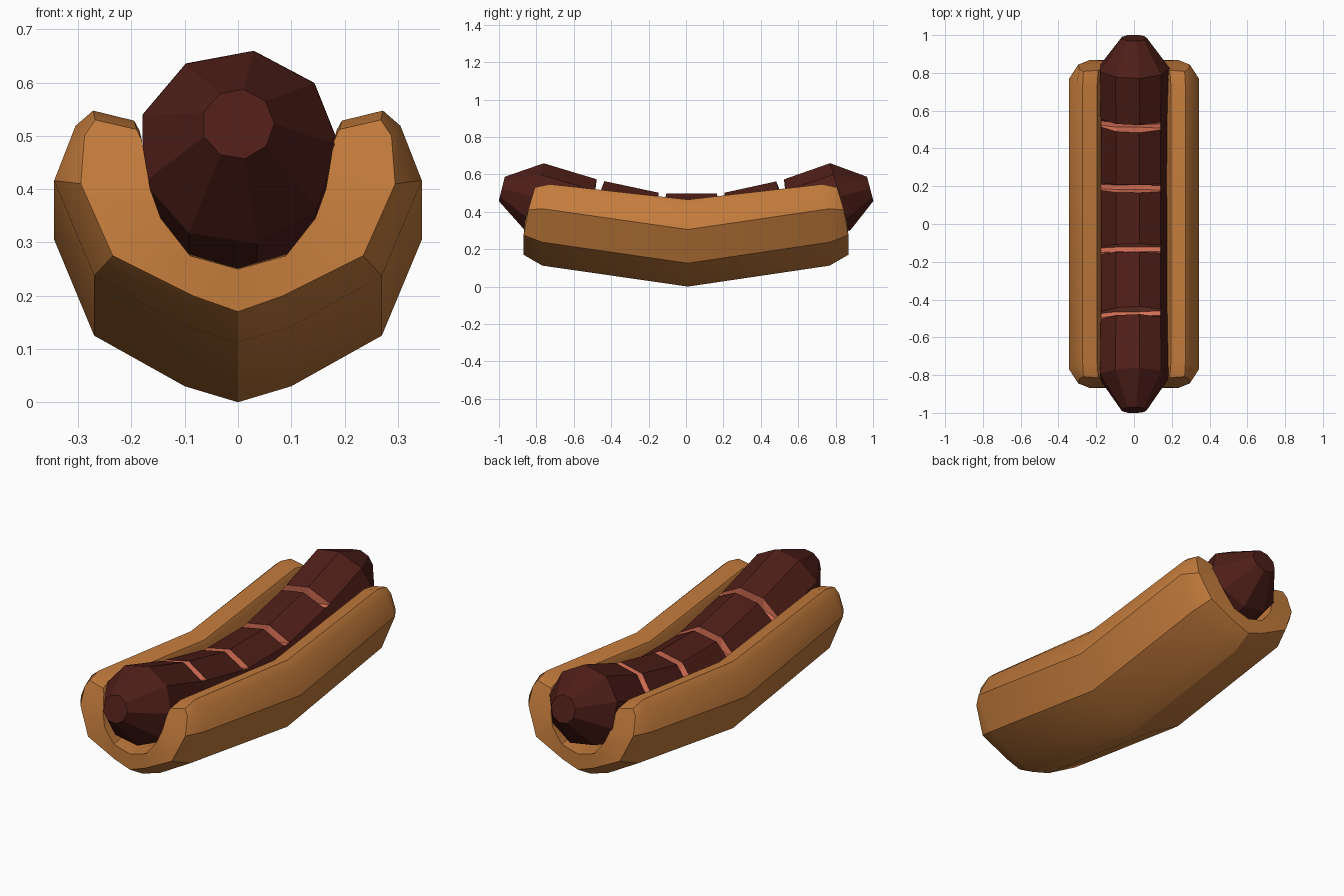
import bpy, bmesh
from math import sin, cos, atan2, radians

if "Cube" in bpy.data.objects:
    bpy.data.objects.remove(bpy.data.objects["Cube"])


def material(name, rgb):
    m = bpy.data.materials.new(name)
    m.diffuse_color = (*rgb, 1)
    m.use_nodes = True
    m.node_tree.nodes["Principled BSDF"].inputs["Base Color"].default_value = m.diffuse_color
    return m


def loft(name, rings, mats, cap_ends, special=None):
    """Skin closed rings of points; special(ring, side) picks material 1."""
    bm = bmesh.new()
    vs = [[bm.verts.new(p) for p in ring] for ring in rings]
    n = len(vs[0])
    for i in range(len(vs) - 1):
        for j in range(n):
            k = (j + 1) % n
            f = bm.faces.new((vs[i][j], vs[i][k], vs[i + 1][k], vs[i + 1][j]))
            if special and special(i, j):
                f.material_index = 1
    for ring in (vs[0], vs[-1]):
        cap_ends(bm, ring)
    bmesh.ops.recalc_face_normals(bm, faces=bm.faces)
    me = bpy.data.meshes.new(name)
    bm.to_mesh(me)
    bm.free()
    for m in mats:
        me.materials.append(m)
    ob = bpy.data.objects.new(name, me)
    bpy.context.collection.objects.link(ob)
    return ob


# Bun: half profiles (x, z), outer from keel to rim, inner from floor to rim
outer = [(0, 0), (.1, .03), (.27, .125), (.345, .305), (.305, .43), (.272, .465)]
inner = [(0, .14), (.1, .17), (.15, .24), (.17, .305), (.185, .42), (.195, .442)]
end_outer = [(0, .17), (.085, .2), (.235, .275), (.295, .41), (.288, .5), (.268, .53)]
end_inner = [(0, .25), (.09, .275), (.145, .345), (.165, .4), (.18, .49), (.19, .512)]


def closed_u(out, inn):
    left = [(-x, z) for x, z in out[:0:-1]]
    ileft = [(-x, z) for x, z in inn[1:]]
    return left + out + inn[::-1] + ileft


def lift(p):
    return p[0] * 1.0, p[1] + .112 - .18 * max(0, p[1] - .3)


middle = closed_u(outer, inner)
bend = closed_u([lift(p) for p in outer], [lift(p) for p in inner])
end = closed_u(end_outer, end_inner)


def end_ring(s):
    return [(x, s * (.868 - .3 * max(0, z - .33)), z) for x, z in end]


def bend_ring(s):
    return [(x, s * (.768 - .3 * max(0, z - .42)), z) for x, z in bend]


def cap_u(bm, ring):
    n = len(ring)
    for j in range(n // 2 - 1):
        bm.faces.new((ring[j], ring[j + 1], ring[n - 2 - j], ring[n - 1 - j]))


bun = loft("bun", [end_ring(-1), bend_ring(-1), [(x, .01, z) for x, z in middle],
                   bend_ring(1), end_ring(1)],
           [material("bread", (.55, .2, .045))], cap_u)

# Sausage: nine-sided tube along a bent path (y, z, radius, has_notch)
path = [(-.985, .522, .068, 0), (-.81, .478, .19, 0), (-.5, .39, .186, 1),
        (-.145, .317, .186, 1), (.205, .317, .186, 1), (.55, .39, .186, 1),
        (.825, .48, .19, 0), (.985, .522, .068, 0)]
SIDES = 9
NOTCHED = (0, 1)  # upper two corners are sunk in a notch
rings, notch_spans = [], set()


def sausage_ring(y, z, a, r, shift, sunk):
    pts = []
    for j in range(SIDES):
        t = radians(81 + 40 * j)
        x, h = r * cos(t), r * sin(t)
        if sunk and j in NOTCHED:
            h = .1
        pts.append((x, y + shift * cos(a) - h * sin(a), z + shift * sin(a) + h * cos(a)))
    return pts


for i, (y, z, r, notch) in enumerate(path):
    p, q = path[max(i - 1, 0)], path[min(i + 1, len(path) - 1)]
    a = atan2(q[1] - p[1], q[0] - p[0])
    if notch:
        notch_spans.update(range(len(rings), len(rings) + 3))
        for shift, sunk in ((-.021, 0), (-.012, 1), (.012, 1), (.021, 0)):
            rings.append(sausage_ring(y, z, a, r, shift, sunk))
    else:
        rings.append(sausage_ring(y, z, a, r, 0, 0))

sausage = loft("sausage", rings,
               [material("skin", (.078, .013, .009)), material("cut_meat", (.67, .16, .09))],
               lambda bm, ring: bm.faces.new(ring),
               lambda i, j: i in notch_spans and (j in NOTCHED or (j + 1) % SIDES in NOTCHED))

# Gentle bends of the bread are smooth, sharp corners stay faceted
bpy.ops.object.select_all(action='DESELECT')
bun.select_set(True)
bpy.context.view_layer.objects.active = bun
bpy.ops.object.shade_smooth_by_angle(angle=radians(30))
